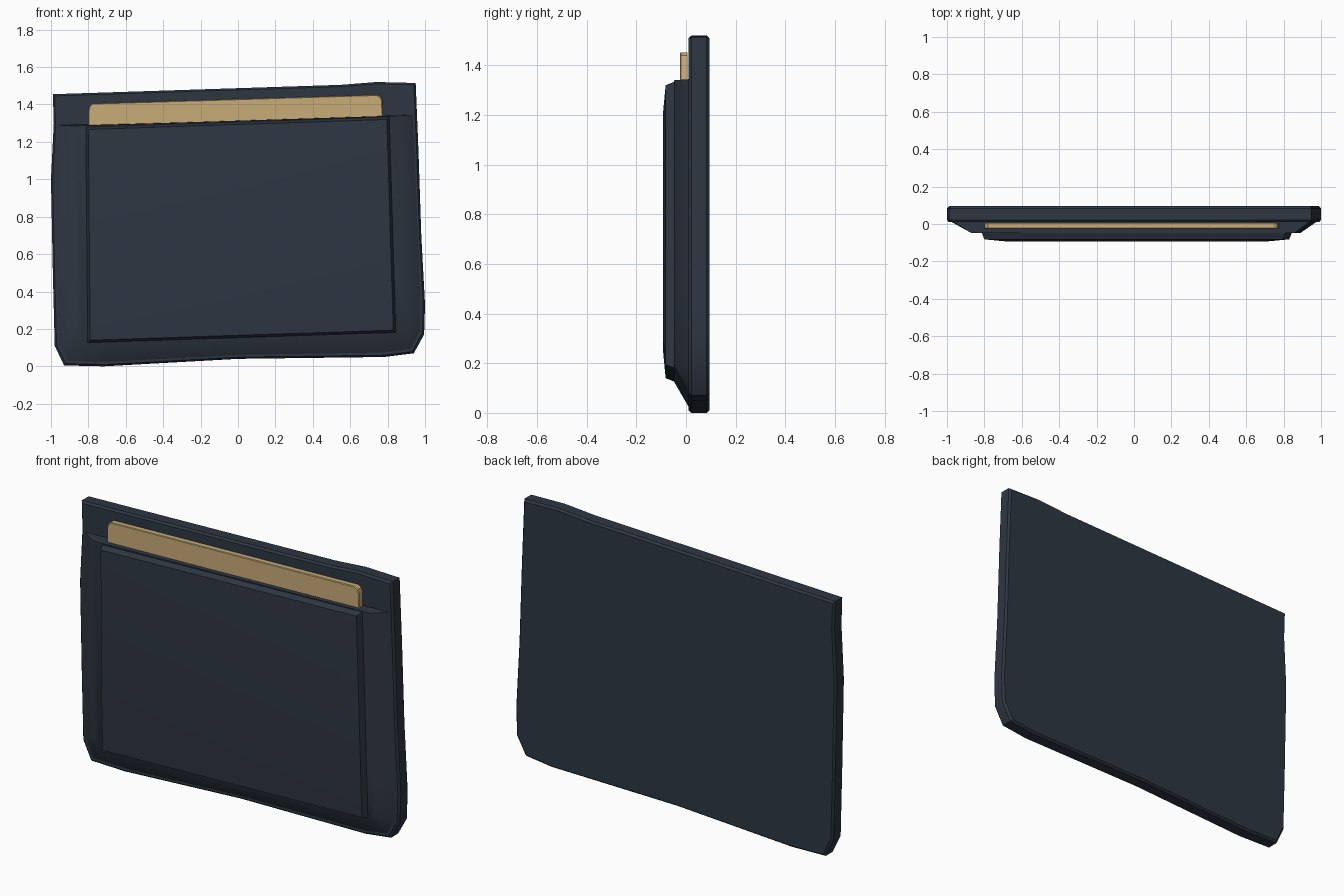
import bpy
import bmesh
import math

cube = bpy.data.objects.get("Cube")
if cube:
    bpy.data.objects.remove(cube, do_unlink=True)


def material(name, rgb):
    m = bpy.data.materials.new(name)
    m.use_nodes = True
    m.diffuse_color = (*rgb, 1)
    m.node_tree.nodes["Principled BSDF"].inputs["Base Color"].default_value = (*rgb, 1)
    return m


navy = material("dark navy", (0.027, 0.037, 0.054))
tan = material("tan card", (0.58, 0.415, 0.19))


def inset(points, d):
    """Shrink an outline towards its middle by about d on every side."""
    xs, zs = zip(*points)
    cx, cz = (min(xs) + max(xs)) / 2, (min(zs) + max(zs)) / 2
    sx, sz = 1 - 2 * d / (max(xs) - min(xs)), 1 - 2 * d / (max(zs) - min(zs))
    return [(cx + (x - cx) * sx, cz + (z - cz) * sz) for x, z in points]


def loft(name, rings, mat, angle):
    """Join outlines in the xz plane, each given with its y, and cap both ends."""
    bm = bmesh.new()
    loops = [[bm.verts.new((x, y, z)) for x, z in pts] for pts, y in rings]
    n = len(loops[0])
    for a, b in zip(loops, loops[1:]):
        for i in range(n):
            j = (i + 1) % n
            bm.faces.new((a[i], a[j], b[j], b[i]))
    bm.faces.new(loops[0])
    bm.faces.new(loops[-1][::-1])
    bmesh.ops.recalc_face_normals(bm, faces=bm.faces)
    me = bpy.data.meshes.new(name)
    bm.to_mesh(me)
    bm.free()
    me.materials.append(mat)
    ob = bpy.data.objects.new(name, me)
    bpy.context.collection.objects.link(ob)
    bpy.ops.object.select_all(action='DESELECT')
    ob.select_set(True)
    bpy.context.view_layer.objects.active = ob
    bpy.ops.object.shade_smooth_by_angle(angle=math.radians(angle))
    return ob


# Back panel: slightly skewed slab with chamfered rim
panel = [(-0.99, 1.455), (0.55, 1.505), (0.74, 1.52), (0.95, 1.515), (0.965, 1.15),
         (0.98, 0.7), (1.0, 0.33), (0.995, 0.17), (0.94, 0.07), (0.78, 0.05),
         (0, 0.04), (-0.72, 0), (-0.93, 0.005), (-0.98, 0.11), (-0.99, 0.5),
         (-1, 1.0), (-0.985, 1.3)]
rim = inset(panel, 0.01)
loft("back_panel", [(rim, 0.095), (panel, 0.083), (panel, 0.022), (rim, 0.01)], navy, 30)

# Pouch: sloped sides rising from the panel to a raised front
pouch_base = [(-0.977, 1.29), (-0.988, 0.9), (-0.98, 0.5), (-0.97, 0.12), (-0.92, 0.015),
              (-0.7, 0.012), (0, 0.048), (0.78, 0.06), (0.93, 0.08), (0.985, 0.18),
              (0.985, 0.4), (0.968, 0.8), (0.945, 1.345)]
pouch_front = [(-0.87, 1.285), (-0.87, 0.9), (-0.865, 0.5), (-0.86, 0.18), (-0.83, 0.125),
               (-0.7, 0.125), (0, 0.15), (0.75, 0.175), (0.86, 0.185), (0.89, 0.22),
               (0.885, 0.4), (0.87, 0.8), (0.86, 1.34)]
loft("pouch", [(pouch_base, 0.018), (pouch_front, -0.048)], navy, 40)

# Front plate: bevelled and gently domed
plate = [(-0.815, 1.28), (0.81, 1.335), (0.845, 0.18), (-0.805, 0.125)]
plate_edge = inset(plate, 0.015)
loft("front_plate", [(plate, -0.045), (plate_edge, -0.082),
                     (inset(plate, 0.13), -0.093)], navy, 25)

# Card sticking out of the opening
card = [(-0.8, 1.15), (-0.8, 1.37), (-0.795, 1.39), (-0.78, 1.405), (0.745, 1.452),
        (0.765, 1.44), (0.772, 1.42), (0.775, 1.2)]
loft("card", [(card, 0.006), (card, -0.021), (inset(card, 0.004), -0.025)], tan, 30)
